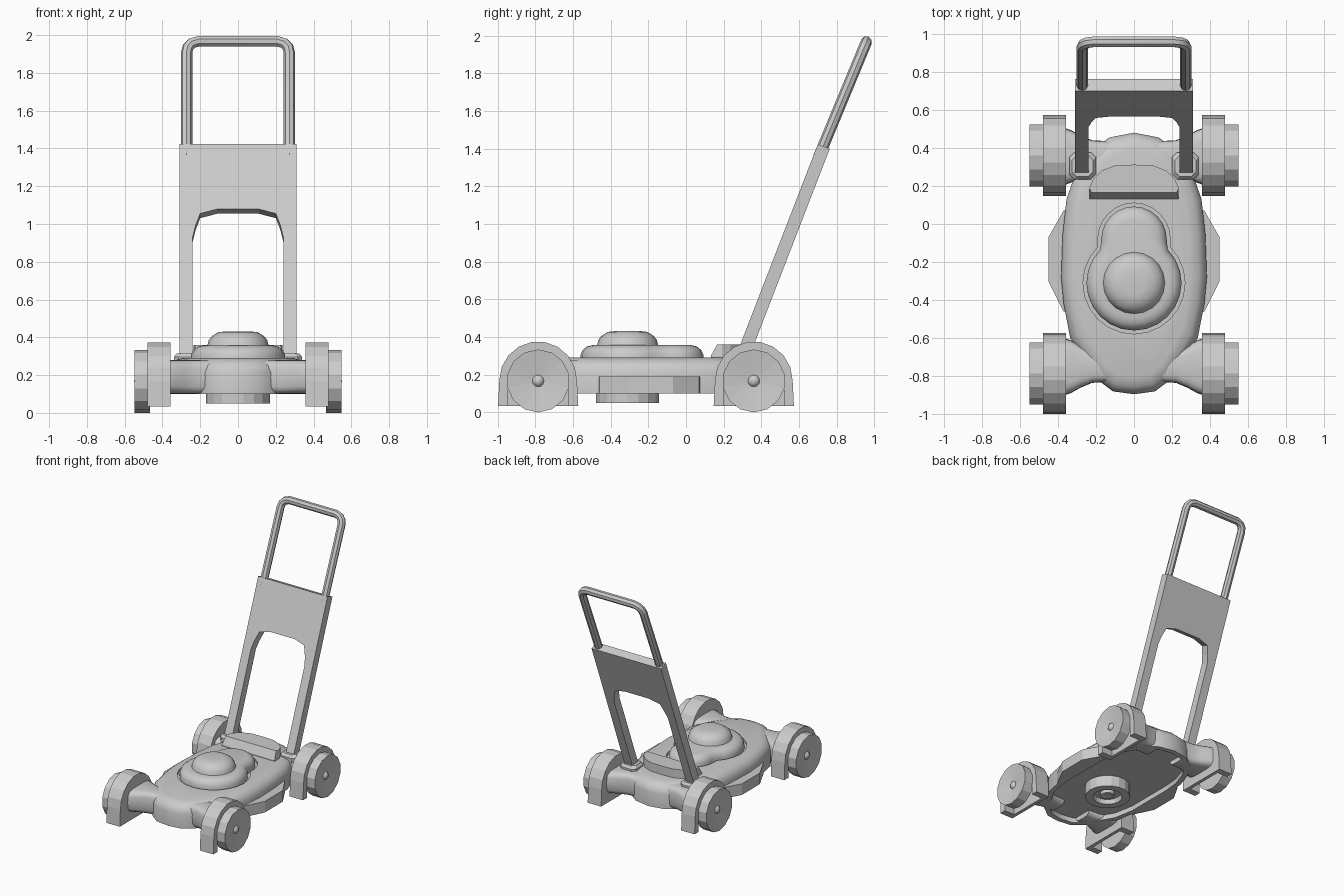
import bpy, bmesh, math
from math import sin, cos, pi, radians
from mathutils import Vector

if "Cube" in bpy.data.objects:
    bpy.data.objects.remove(bpy.data.objects["Cube"], do_unlink=True)

GREY = (0.6, 0.6, 0.6, 1)
grey = bpy.data.materials.new("plain_grey")
grey.use_nodes = True
grey.diffuse_color = GREY
grey.node_tree.nodes["Principled BSDF"].inputs["Base Color"].default_value = GREY


def activate(ob):
    bpy.ops.object.select_all(action="DESELECT")
    ob.select_set(True)
    bpy.context.view_layer.objects.active = ob


def smooth(ob, angle=38):
    activate(ob)
    bpy.ops.object.shade_smooth_by_angle(angle=radians(angle))


def loft(name, rings):
    """Skin a closed solid through equal-length rings, capping both ends."""
    bm = bmesh.new()
    loops = [[bm.verts.new(p) for p in ring] for ring in rings]
    n = len(loops[0])
    for a, b in zip(loops, loops[1:]):
        for i in range(n):
            j = (i + 1) % n
            bm.faces.new((a[i], a[j], b[j], b[i]))
    bm.faces.new(loops[0])
    bm.faces.new(loops[-1])
    bmesh.ops.recalc_face_normals(bm, faces=bm.faces[:])
    me = bpy.data.meshes.new(name)
    bm.to_mesh(me)
    bm.free()
    me.materials.append(grey)
    ob = bpy.data.objects.new(name, me)
    bpy.context.collection.objects.link(ob)
    return ob


def flat(pts, z):
    return [(x, y, z) for x, y in pts]


def mirrored(half):
    """Complete an outline whose first and last points lie on x = 0."""
    return half + [(-x, y) for x, y in reversed(half[1:-1])]


def circle(r, cy, n):
    return [(r * cos(2 * pi * i / n), cy + r * sin(2 * pi * i / n)) for i in range(n)]


def lathe(name, profile, cy, n):
    return loft(name, [flat(circle(r, cy, n), z) for r, z in profile])


# Deck: rounded shell, hollow underneath
DECK = mirrored([(0, -.895), (.11, -.88), (.19, -.82), (.26, -.72), (.335, -.6),
                 (.37, -.42), (.383, -.28), (.375, -.05), (.355, .13), (.31, .26),
                 (.23, .38), (.13, .455), (0, .48)])


def deck_ring(inset, z):
    kx, ky = 1 - inset / .383, 1 - inset / .69
    return [(x * kx, -.21 + (y + .21) * ky, z) for x, y in DECK]


deck = loft("deck", [deck_ring(d, z) for d, z in
            [(.04, .14), (.04, .1), (0, .1), (0, .215), (.012, .25), (.04, .277), (.09, .29)]])


# Engine cover with a keyhole plan, sitting in a shallow groove
def keyhole(grow):
    R, r = .25 + grow, .172 + grow
    big = [(R * cos(radians(a)), -.31 + R * sin(radians(a))) for a in range(-90, 46, 15)]
    small = [(r * cos(radians(a)), -.08 + r * sin(radians(a))) for a in range(0, 91, 15)]
    big[0], small[-1] = (0, big[0][1]), (0, small[-1][1])
    return mirrored(big + small)


cutter = loft("groove_cutter", [flat(keyhole(.018), z) for z in (.272, .4)])
cutter.hide_render = True
cut = deck.modifiers.new("groove", "BOOLEAN")
cut.operation, cut.solver, cut.object = "DIFFERENCE", "EXACT", cutter
activate(deck)
bpy.ops.object.modifier_apply(modifier="groove")
bpy.data.objects.remove(cutter, do_unlink=True)
smooth(deck)

cover = loft("engine_cover", [flat(keyhole(-d), z) for d, z in
             [(0, .26), (0, .305), (.012, .332), (.035, .35), (.065, .357)]])
smooth(cover)
smooth(lathe("engine_dome", [(.165, .345), (.155, .385), (.14, .405), (.105, .427), (.06, .432)],
             -.31, 20))

# Blade housing under the deck
lathe("blade_hub", [(.17, .15), (.17, .05), (.11, .05), (.1, .085), (.055, .085),
                    (.05, .06), (.02, .065)], -.31, 18)

# Rear guard block with a sloped front and an arched back
half_top = [(0, .165), (.225, .165), (.235, .19), (.215, .235), (.17, .28), (.1, .308), (0, .312)]
half_low = [(0, .132), (.235, .132)] + half_top[2:]
loft("rear_guard", [flat(mirrored(half_low), .27), flat(mirrored(half_low), .3),
                    flat(mirrored(half_top), .36)])


# Wheel sets, arms, side skirts and handle sockets
def wheel_ring(x, y, r, n=14):
    return [(x, y + r * sin(2 * pi * i / n), .167 + r * cos(2 * pi * i / n)) for i in range(n)]


def fender_ring(x, y, inner=None):
    arc = range(90, -91, -20)
    pts = [(.213, .035)] + [(.206 * sin(radians(a)), .17 + .206 * cos(radians(a))) for a in arc]
    pts.append((-.213, .035))
    if inner:
        pts += [(-inner, .035)]
        pts += [(inner * sin(radians(a)), .17 + inner * cos(radians(a))) for a in reversed(arc)]
        pts += [(inner, .035)]
    return [(x, y + p, z) for p, z in pts]


def arm_ring(x, y, hw, n=20):
    ring = []
    for i in range(n):
        c, s = cos(2 * pi * i / n), sin(2 * pi * i / n)
        ring.append((x, y + hw * math.copysign(abs(c) ** .5, c),
                     .19 + .09 * math.copysign(abs(s) ** .5, s)))
    return ring


SKIRT = [(.33, .085), (.37, .07), (.45, -.07), (.45, -.3), (.37, -.46), (.33, -.47)]

for side, sx in (("left", 1), ("right", -1)):
    for end, wy, ay in (("front", -.785, -.75), ("rear", .36, .355)):
        tag = f"{end}_{side}"
        loft(f"wheel_{tag}", [wheel_ring(sx * x, wy, r) for x, r in
             [(.465, .167), (.549, .167), (.53, .03)]])
        loft(f"fender_arch_{tag}", [fender_ring(sx * x, wy, .16) for x in (.36, .478)])
        loft(f"fender_wall_{tag}", [fender_ring(sx * x, wy) for x in (.358, .385)])
        smooth(loft(f"arm_{tag}", [arm_ring(sx * x, ay, w) for x, w in
               [(.12, .08), (.22, .085), (.28, .11), (.33, .138), (.365, .15)]]))
        bpy.ops.mesh.primitive_uv_sphere_add(segments=12, ring_count=8, radius=.035,
                                             location=(sx * .515, wy, .167))
        cap = bpy.context.object
        cap.name = f"axle_cap_{tag}"
        cap.data.materials.append(grey)
        smooth(cap, 50)
    loft(f"side_skirt_{side}", [flat([(sx * x, y) for x, y in SKIRT], z) for z in (.1, .19)])

    def socket_ring(d, z):
        a, b = .07 - d, .045 - d
        pts = [(a, b), (b, a), (-b, a), (-a, b), (-a, -b), (-b, -a), (b, -a), (a, -b)]
        return [(sx * (.27 + u), .305 + v, z) for u, v in pts]

    loft(f"handle_socket_{side}", [socket_ring(0, .2), socket_ring(0, .295),
                                   socket_ring(.015, .315)])

# Handle panel: leaning plate with an arched opening
base, lean = Vector((0, .265, .3)), Vector((0, .361, .933))
back = Vector((0, .933, -.361)) * .068
edge = [(.31, 0), (.31, 1.205)]
arch = [(.11, .835), (.2, .81), (.225, .74), (.24, .675), (.24, 0)]
outline = edge + [(-x, s) for x, s in reversed(edge)]
outline += [(-x, s) for x, s in reversed(arch)] + arch
front_face = [Vector((x, 0, 0)) + base + lean * s for x, s in outline]
loft("handle_panel", [front_face, [p + back for p in front_face]])

# Push bar: bent tube rising from the panel
half_bar = [(.272, -.06), (.272, .535), (.265, .568), (.244, .592), (.208, .603)]
bar = half_bar + [(-x, s) for x, s in reversed(half_bar)]
cu = bpy.data.curves.new("push_bar", "CURVE")
cu.dimensions = "3D"
cu.bevel_depth, cu.bevel_resolution, cu.use_fill_caps = .03, 2, True
spline = cu.splines.new("POLY")
spline.points.add(len(bar) - 1)
for pt, (x, s) in zip(spline.points, bar):
    pt.co = (x, .727 + .383 * s, 1.41 + .924 * s, 1)
cu.materials.append(grey)
push_bar = bpy.data.objects.new("push_bar", cu)
bpy.context.collection.objects.link(push_bar)
activate(push_bar)
bpy.ops.object.convert(target="MESH")
smooth(bpy.context.object, 40)
